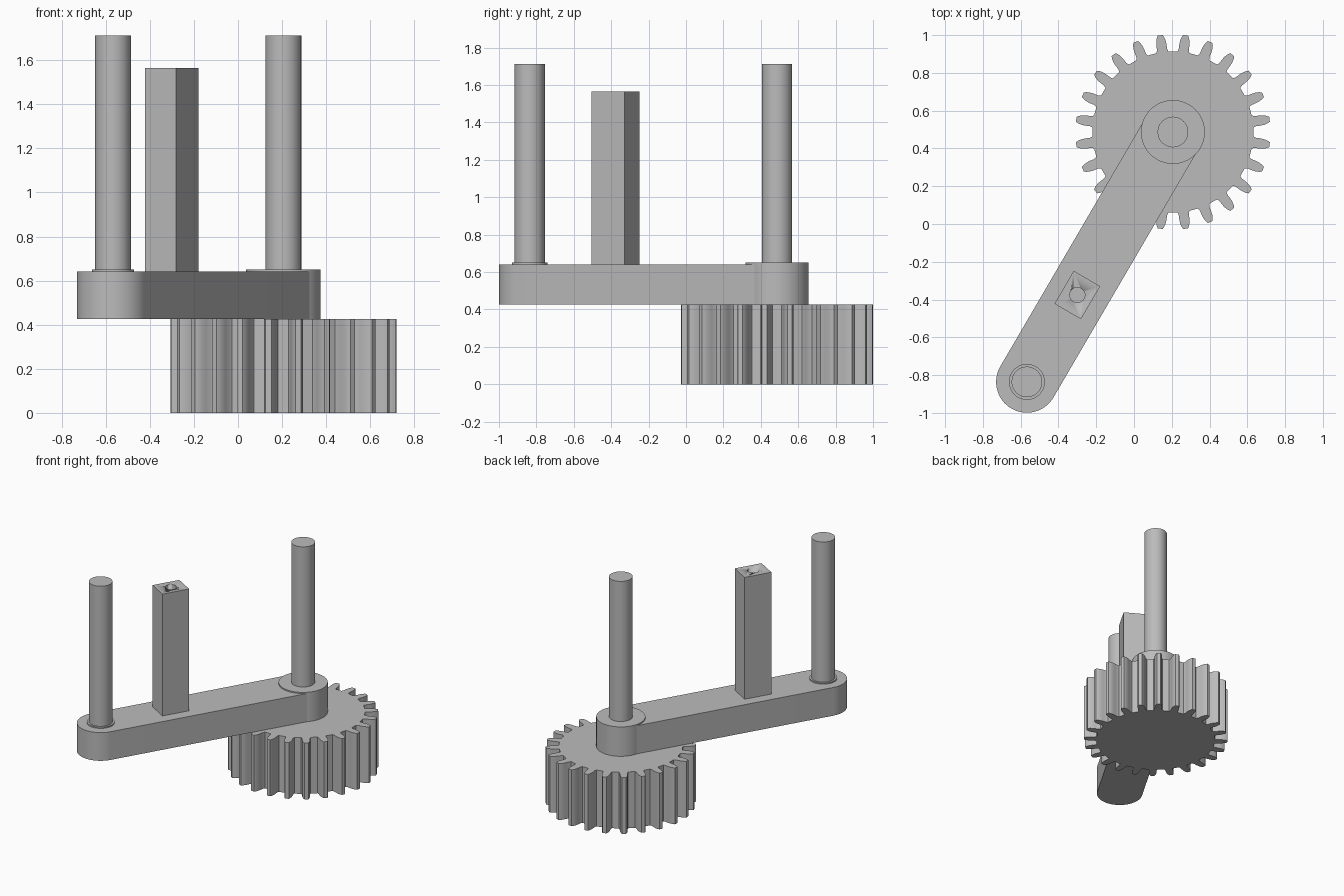
import bpy, bmesh, math
from mathutils import Vector

if "Cube" in bpy.data.objects:
    bpy.data.objects.remove(bpy.data.objects["Cube"])

GEAR = Vector((0.206, 0.487))     # gear and hub axis
END = Vector((-0.567, -0.836))    # far end of the arm
POST = Vector((-0.30, -0.376))    # square post axis
ANGLE = math.atan2(GEAR.y - END.y, GEAR.x - END.x)

grey = bpy.data.materials.new("plain grey")
grey.diffuse_color = (0.5, 0.5, 0.5, 1)
grey.use_nodes = True
grey.node_tree.nodes["Principled BSDF"].inputs["Base Color"].default_value = grey.diffuse_color


def prism(name, points, z0, z1):
    """Extrude a closed outline from z0 to z1."""
    bm = bmesh.new()
    base = bm.faces.new([bm.verts.new((p[0], p[1], z0)) for p in points])
    top = bmesh.ops.extrude_face_region(bm, geom=[base], use_keep_orig=True)
    verts = [g for g in top["geom"] if isinstance(g, bmesh.types.BMVert)]
    bmesh.ops.translate(bm, verts=verts, vec=(0, 0, z1 - z0))
    bmesh.ops.recalc_face_normals(bm, faces=bm.faces)
    mesh = bpy.data.meshes.new(name)
    bm.to_mesh(mesh)
    bm.free()
    mesh.materials.append(grey)
    obj = bpy.data.objects.new(name, mesh)
    bpy.context.collection.objects.link(obj)
    bpy.ops.object.select_all(action='DESELECT')
    bpy.context.view_layer.objects.active = obj
    obj.select_set(True)
    bpy.ops.object.shade_smooth_by_angle(angle=math.radians(25))
    return obj


def arc(c, r, a0, a1, n):
    return [(c.x + r * math.cos(a0 + (a1 - a0) * i / n),
             c.y + r * math.sin(a0 + (a1 - a0) * i / n)) for i in range(n + 1)]


def cylinder(name, c, r, z0, z1, n=64):
    return prism(name, arc(c, r, 0, math.tau, n)[:-1], z0, z1)


# Gear with 24 bulged teeth: (radius, half width) along one flank
TEETH = 24
flank = [(0.425, 0.032), (0.44, 0.027), (0.465, 0.027), (0.485, 0.025),
         (0.503, 0.020), (0.516, 0.013)]
outline = []
for t in range(TEETH):
    a = (t + 0.5) * math.tau / TEETH
    for side, row in ((-1, flank), (1, flank[::-1])):
        for r, w in row:
            outline.append((GEAR.x + r * math.cos(a) - side * w * math.sin(a),
                            GEAR.y + r * math.sin(a) + side * w * math.cos(a)))
prism("gear", outline, 0, 0.427)

# Arm with one rounded end, running into the hub
HALF = 0.163
side = Vector((-math.sin(ANGLE), math.cos(ANGLE))) * HALF
prism("arm", arc(END, HALF, ANGLE + math.pi / 2, ANGLE + 1.5 * math.pi, 32)
      + [tuple(GEAR - side), tuple(GEAR + side)], 0.427, 0.641)
cylinder("hub", GEAR, 0.169, 0.427, 0.65)
cylinder("end_collar", END, 0.095, 0.641, 0.65)

# Two round rods
cylinder("hub_rod", GEAR, 0.081, 0.65, 1.713)
cylinder("end_rod", END, 0.081, 0.65, 1.713)

# Rectangular post with a drilled hole in its top
u = Vector((math.cos(ANGLE), math.sin(ANGLE))) * 0.101
v = Vector((-math.sin(ANGLE), math.cos(ANGLE))) * 0.081
post = prism("post", [POST - u - v, POST + u - v, POST + u + v, POST - u + v],
             0.641, 1.565)
drill = cylinder("drill_cutter", POST, 0.04, 1.2, 1.7, 32)
drill.hide_render = True
drill.hide_viewport = True
cut = post.modifiers.new("hole", 'BOOLEAN')
cut.object = drill
cut.operation = 'DIFFERENCE'
cut.solver = 'EXACT'
